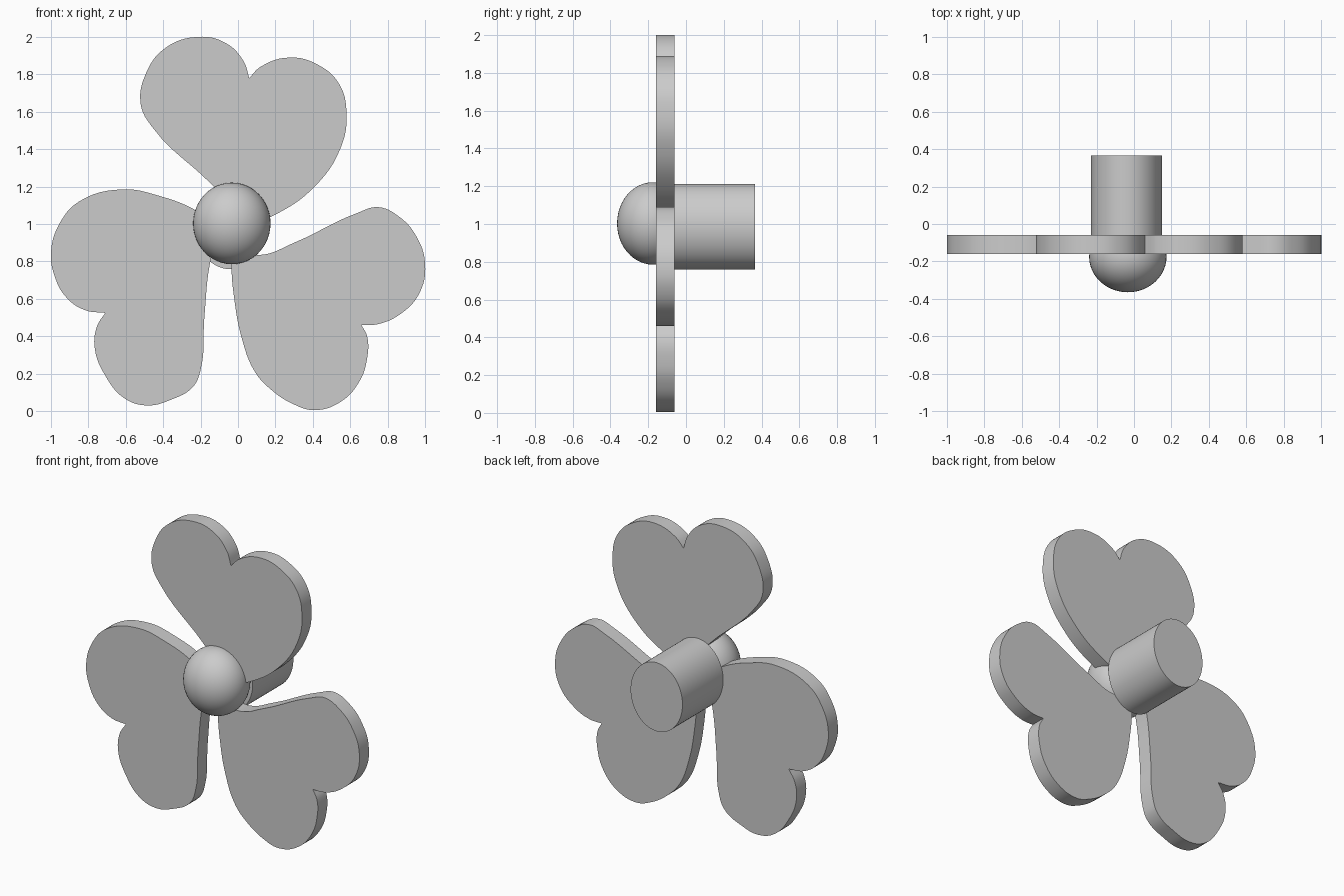
import bpy
import math

cube = bpy.data.objects.get("Cube")
if cube:
    bpy.data.objects.remove(cube, do_unlink=True)

# One plain grey for the whole propeller
grey = bpy.data.materials.new("plain grey")
grey.use_nodes = True
colour = (0.6, 0.6, 0.6, 1)
grey.diffuse_color = colour
grey.node_tree.nodes["Principled BSDF"].inputs["Base Color"].default_value = colour


def finish(obj, name):
    """Name the active object, colour it and smooth its curved sides."""
    obj.name = name
    obj.data.materials.clear()
    obj.data.materials.append(grey)
    bpy.ops.object.shade_smooth_by_angle(angle=math.radians(30))
    return obj


def blade(name, first_side, second_side):
    """Extruded heart: each side starts at a sharp corner (notch, then tip)."""
    curve = bpy.data.curves.new(name, "CURVE")
    curve.dimensions = "2D"
    curve.fill_mode = "BOTH"
    curve.extrude = 0.05
    curve.resolution_u = 6
    points = first_side + second_side
    spline = curve.splines.new("BEZIER")
    spline.bezier_points.add(len(points) - 1)
    spline.use_cyclic_u = True
    for i, (point, (x, z)) in enumerate(zip(spline.bezier_points, points)):
        point.co = (x, z, 0)
        kind = "VECTOR" if i in (0, len(first_side)) else "AUTO"
        point.handle_left_type = point.handle_right_type = kind
    obj = bpy.data.objects.new(name, curve)
    bpy.context.collection.objects.link(obj)
    obj.location.y = -0.11
    obj.rotation_euler.x = math.pi / 2
    bpy.ops.object.select_all(action="DESELECT")
    obj.select_set(True)
    bpy.context.view_layer.objects.active = obj
    bpy.ops.object.convert(target="MESH")
    return finish(bpy.context.object, name)


# Three heart-shaped blades: notch to tip, then tip back to notch
blade("top_blade",
      [(.06, 1.78), (.12, 1.84), (.28, 1.89), (.43, 1.85), (.54, 1.75),
       (.58, 1.6), (.55, 1.41), (.4, 1.19), (.18, 1.04)],
      [(.05, .99), (-.13, 1.2), (-.46, 1.52), (-.52, 1.64), (-.49, 1.81),
       (-.39, 1.94), (-.22, 2), (-.07, 1.97), (.03, 1.87)])
blade("left_blade",
      [(.66, .46), (.69, .4), (.69, .28), (.65, .16), (.55, .05), (.41, .005),
       (.3, .035), (.17, .12), (.09, .21), (.02, .39), (-.02, .6), (-.035, .78)],
      [(-.03, .87), (.12, .835), (.3, .9), (.64, 1.06), (.75, 1.09),
       (.86, 1.04), (.95, .94), (1, .79), (.97, .63), (.87, .52), (.75, .465)])
blade("right_blade",
      [(-.71, .525), (-.82, .54), (-.92, .61), (-.98, .72), (-1, .85),
       (-.95, 1.01), (-.85, 1.12), (-.62, 1.185), (-.42, 1.15), (-.22, 1.07)],
      [(-.1, .98), (-.15, .79), (-.18, .5), (-.2, .22), (-.24, .13),
       (-.36, .06), (-.49, .03), (-.61, .07), (-.71, .19), (-.765, .33),
       (-.755, .45)])

# Rounded nose in front of the blades
bpy.ops.mesh.primitive_uv_sphere_add(
    segments=48, ring_count=24, location=(-.033, -.175, 1.003))
nose = bpy.context.object
nose.scale = (.207, .19, .218)
finish(nose, "nose_dome")

# Shaft behind the blades
bpy.ops.mesh.primitive_cylinder_add(
    vertices=64, radius=1, depth=.425, location=(-.04, .1525, .985),
    rotation=(math.pi / 2, 0, 0))
shaft = bpy.context.object
shaft.scale = (.19, .227, 1)
finish(shaft, "hub_shaft")
